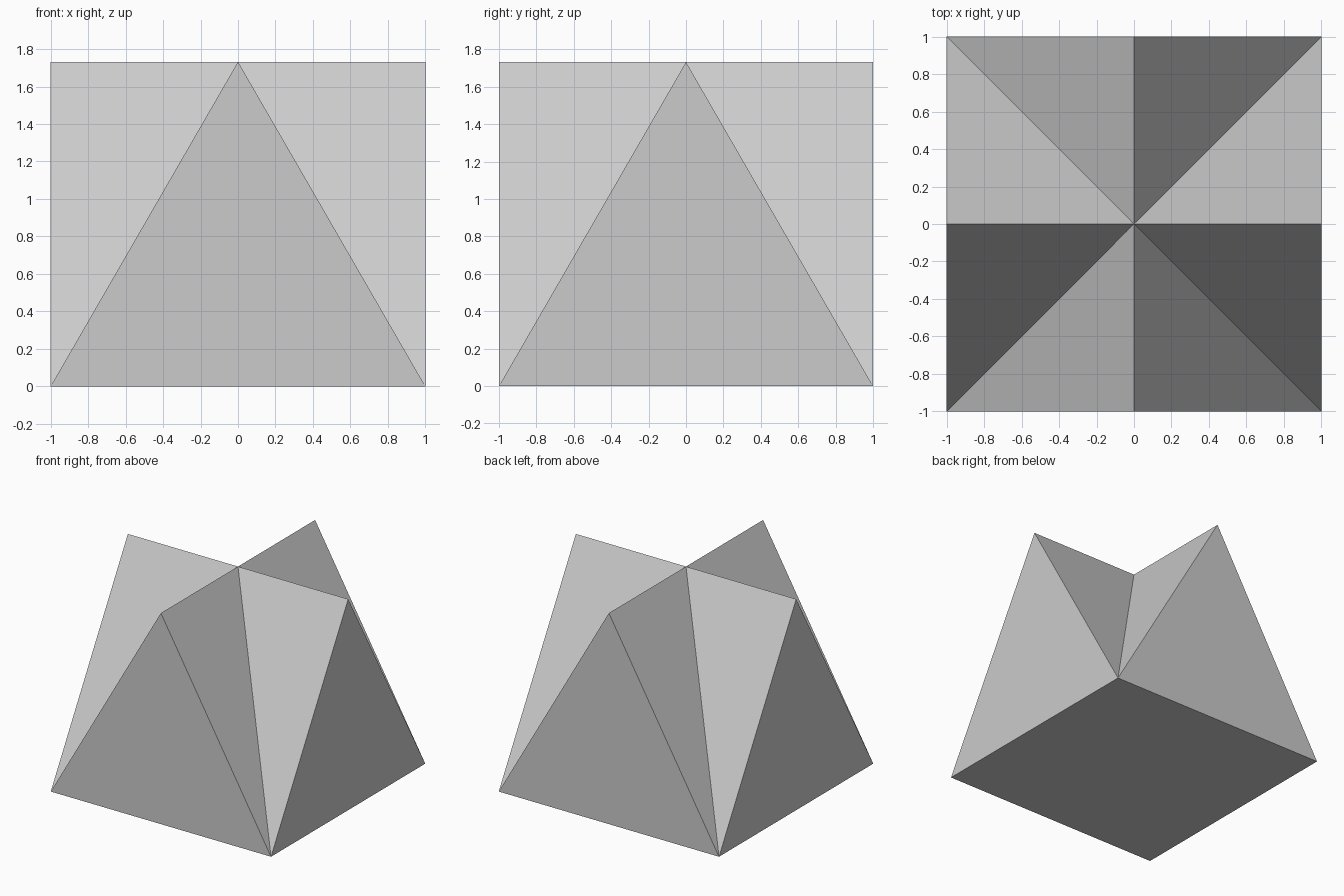
import bpy, bmesh
from mathutils import Matrix, Vector
from math import pi, sqrt

cube = bpy.data.objects.get("Cube")
if cube:
    bpy.data.objects.remove(cube, do_unlink=True)

HEIGHT = sqrt(3)

# Plain grey surface
grey = bpy.data.materials.new("light_grey")
grey.use_nodes = True
grey.diffuse_color = (0.6, 0.6, 0.6, 1)
grey.node_tree.nodes["Principled BSDF"].inputs["Base Color"].default_value = (0.6, 0.6, 0.6, 1)

bm = bmesh.new()

# Four identical gables: an upright end and two roof slopes meeting at the centre
for turn in range(4):
    rot = Matrix.Rotation(turn * pi / 2, 3, "Z")
    left, right, peak, centre = [
        bm.verts.new(rot @ Vector(p))
        for p in ((-1, -1, 0), (1, -1, 0), (0, -1, HEIGHT), (0, 0, HEIGHT))
    ]
    bm.faces.new((left, right, peak))
    bm.faces.new((right, centre, peak))
    bm.faces.new((left, peak, centre))

# Join the gables and close the square base
bmesh.ops.remove_doubles(bm, verts=bm.verts, dist=0.001)
bmesh.ops.holes_fill(bm, edges=[e for e in bm.edges if e.is_boundary], sides=4)
bmesh.ops.recalc_face_normals(bm, faces=bm.faces)

mesh = bpy.data.meshes.new("crossed_gables")
bm.to_mesh(mesh)
bm.free()
mesh.materials.append(grey)
body = bpy.data.objects.new("crossed_gables", mesh)
bpy.context.collection.objects.link(body)
